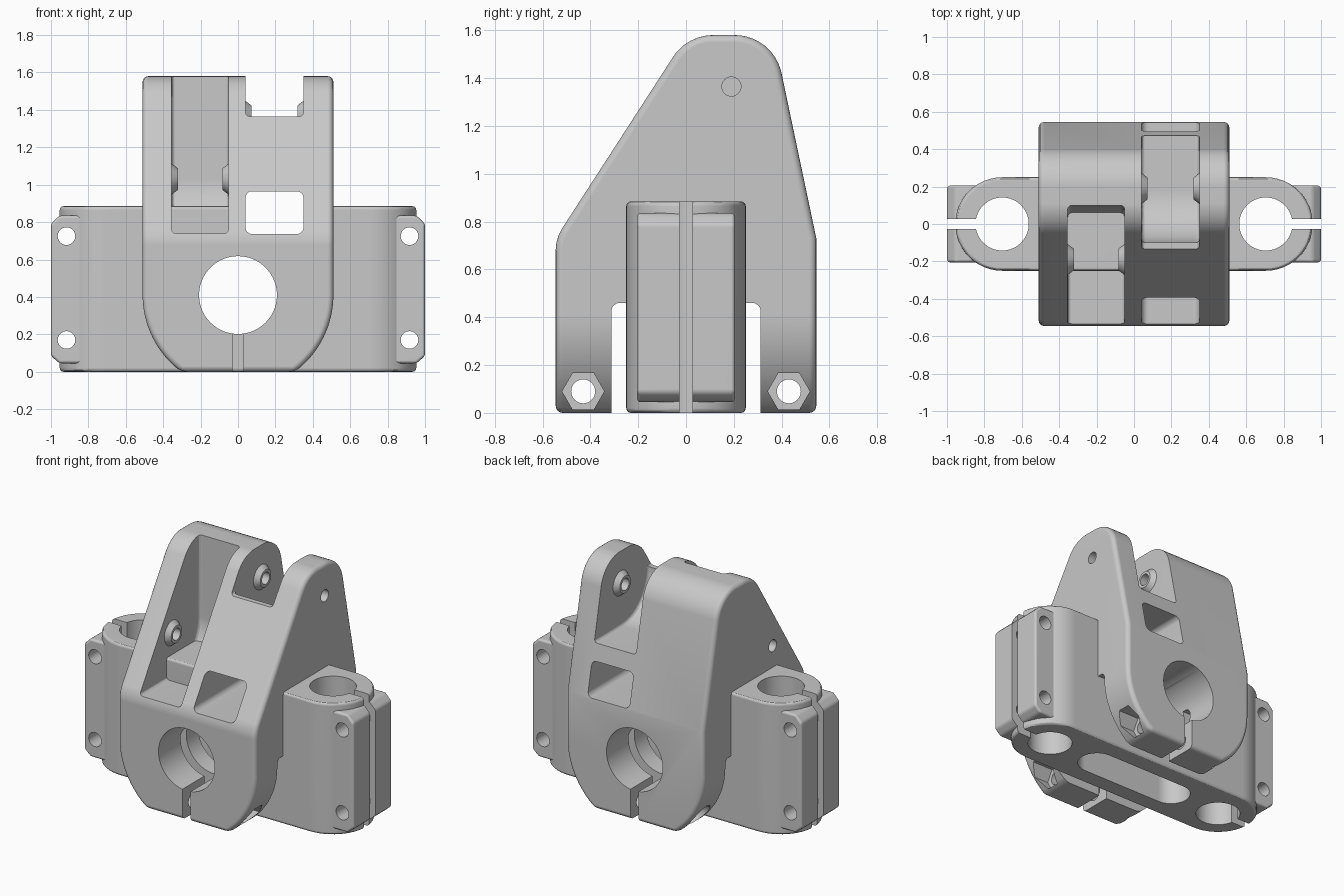
import bpy, bmesh, math
from mathutils import Vector

cube = bpy.data.objects.get("Cube")
if cube:
    bpy.data.objects.remove(cube, do_unlink=True)

grey = bpy.data.materials.new("plain_grey")
grey.use_nodes = True
GREY = (0.58, 0.58, 0.58, 1)
grey.diffuse_color = GREY
for node in grey.node_tree.nodes:
    if node.type == 'BSDF_PRINCIPLED':
        node.inputs["Base Color"].default_value = GREY
        node.inputs["Roughness"].default_value = 0.6


def arc(cx, cy, r, n=64, start=0.0, sweep=2 * math.pi):
    """Points on an arc; a full circle leaves out the repeated end point."""
    full = sweep >= 2 * math.pi - 1e-6
    return [(cx + r * math.cos(start + sweep * i / n), cy + r * math.sin(start + sweep * i / n))
            for i in range(n if full else n + 1)]


def rounded(corners, n=12):
    """Polygon from (u, v, radius) corners."""
    out = []
    for i, (u, v, r) in enumerate(corners):
        p = Vector((u, v))
        if r == 0:
            out.append((u, v))
            continue
        d1 = (Vector(corners[i - 1][:2]) - p).normalized()
        d2 = (Vector(corners[(i + 1) % len(corners)][:2]) - p).normalized()
        half = d1.angle(d2) / 2
        c = p + (d1 + d2).normalized() * (r / math.sin(half))
        a = p + d1 * (r / math.tan(half)) - c
        b = p + d2 * (r / math.tan(half)) - c
        for k in range(n + 1):
            out.append(tuple(c + a.lerp(b, k / n).normalized() * r))
    return out


def rect(u0, u1, v0, v1, r=0.0):
    return rounded([(u0, v0, r), (u1, v0, r), (u1, v1, r), (u0, v1, r)], 6)


def stadium(half, r):
    q = math.pi / 2
    return arc(half, 0, r, 24, -q, math.pi) + arc(-half, 0, r, 24, q, math.pi)


def apply(ob, kind, **settings):
    bpy.context.view_layer.objects.active = ob
    mod = ob.modifiers.new(kind.lower(), kind)
    for key, value in settings.items():
        setattr(mod, key, value)
    try:
        bpy.ops.object.modifier_apply(modifier=mod.name)
    except RuntimeError:
        ob.modifiers.clear()


def soften(ob, width, segments=4):
    apply(ob, 'BEVEL', width=width, segments=segments, limit_method='ANGLE',
          angle_limit=math.radians(32), use_clamp_overlap=True)
    return ob


def prism(name, profile, axis, lo, hi, end_profile=None):
    """Solid from a profile swept along x (y, z), y (x, z) or z (x, y)."""
    place = {'x': lambda u, v, t: (t, u, v),
             'y': lambda u, v, t: (u, t, v),
             'z': lambda u, v, t: (u, v, t)}[axis]
    bm = bmesh.new()
    a = [bm.verts.new(place(u, v, lo)) for u, v in profile]
    b = [bm.verts.new(place(u, v, hi)) for u, v in end_profile or profile]
    n = len(a)
    bm.faces.new(a)
    bm.faces.new(b[::-1])
    for i in range(n):
        j = (i + 1) % n
        bm.faces.new((a[j], a[i], b[i], b[j]))
    bmesh.ops.recalc_face_normals(bm, faces=bm.faces)
    mesh = bpy.data.meshes.new(name)
    bm.to_mesh(mesh)
    bm.free()
    mesh.materials.append(grey)
    ob = bpy.data.objects.new(name, mesh)
    bpy.context.collection.objects.link(ob)
    return ob


def combine(ob, tool, operation='DIFFERENCE'):
    """Boolean that retries with another solver if the body got lost."""
    before = ob.data.copy()
    for solver in ('EXACT', 'MANIFOLD'):
        apply(ob, 'BOOLEAN', object=tool, operation=operation, solver=solver)
        tall = max((v.co.z for v in ob.data.vertices), default=0) > 1.5
        deep = max((v.co.y for v in ob.data.vertices), default=0) > 0.5
        if tall and deep:
            break
        ob.data = before.copy()
    bpy.data.objects.remove(tool, do_unlink=True)


# Central body: side outline trimmed by a round-bottomed front outline
side = rounded([(-0.545, -0.2, 0), (-0.545, 0.73, 0.18), (0.005, 1.58, 0.2),
                (0.366, 1.58, 0.2), (0.545, 0.73, 0), (0.545, -0.2, 0)], 10)
body = prism("bracket_body", side, 'x', -0.8, 0.8)
bend = math.asin(0.41 / 0.51)
front = ([(0.51, 2), (-0.51, 2)] + arc(0, 0.41, 0.51, 16, math.pi, bend)
         + arc(0, 0.41, 0.51, 16, -bend, bend))
combine(body, prism("outline", front, 'y', -0.9, 0.9), 'INTERSECT')
soften(body, 0.03)

# Gap that separates the front and back clamp plates from the cross bar
combine(body, prism("gap", rect(-0.312, 0.312, -0.3, 0.46, 0.035), 'x', -0.9, 0.9))

# Front pocket (open to the front) and back pocket (open to the back)
front_pocket = rounded([(-0.9, 0.74, 0), (0.1, 0.74, 0.29), (0.1, 2, 0), (-0.9, 2, 0)])
combine(body, soften(prism("front_pocket", front_pocket, 'x', -0.355, -0.05), 0.022, 3))
back_pocket = rounded([(-0.1, 1.075, 0.28), (0.9, 1.075, 0), (0.9, 2, 0), (-0.1, 2, 0)])
combine(body, soften(prism("back_pocket", back_pocket, 'x', 0.04, 0.35), 0.022, 3))
front_notch = rect(-0.9, 0.1, 1.365, 2.1)
combine(body, soften(prism("front_notch", front_notch, 'x', 0.041, 0.349), 0.022, 3))

# Tapered pivot bosses on the pocket walls
for y, z, low, high in ((-0.19, 1.03, -0.355, -0.05), (0.19, 1.365, 0.04, 0.35)):
    for wall, into in ((low, 1), (high, -1)):
        wide, slim = arc(y, z, 0.092, 32), arc(y, z, 0.058, 32)
        combine(body, prism("boss", wide, 'x', wall - 0.012 * into, wall + 0.033 * into, slim), 'UNION')

# Cross bar that carries the two vertical tube clamps
combine(body, soften(prism("cross_bar", stadium(0.705, 0.25), 'z', 0, 0.885), 0.02, 3), 'UNION')

# Clamp lugs at both ends
for s in (-1, 1):
    lug = [(s * x, z) for x, z in ((0.75, 0.045), (0.955, 0.045), (1.0, 0.085),
                                   (1.0, 0.79), (0.955, 0.835), (0.75, 0.835))]
    combine(body, soften(prism("lug", lug, 'y', -0.205, 0.205), 0.015, 3), 'UNION')

# Tube bores, clamp slits and lug screw holes
for s in (-1, 1):
    combine(body, prism("tube_bore", arc(s * 0.705, 0, 0.142), 'z', -0.2, 1.0))
    slit = rect(min(s * 0.75, s * 1.2), max(s * 0.75, s * 1.2), -0.028, 0.028)
    combine(body, prism("tube_slit", slit, 'z', -0.2, 1.0))
    for z in (0.17, 0.725):
        combine(body, prism("lug_hole", arc(s * 0.917, z, 0.047, 32), 'y', -0.5, 0.5))

# Main bore, window, and the long slot under the bar
combine(body, prism("under_slot", stadium(0.31, 0.125), 'z', -0.2, 0.6))
combine(body, prism("main_bore", arc(0, 0.41, 0.208, 80), 'y', -0.9, 0.9))
combine(body, prism("window", rect(0.04, 0.35, 0.737, 0.965, 0.035), 'y', -0.9, 0.9))

# Plate slits, clamp screw holes, nut recesses and screw head recesses
for s in (-1, 1):
    near, far = sorted((s * 0.28, s * 0.9))
    combine(body, prism("plate_slit", rect(-0.03, 0.03, -0.2, 0.3), 'y', near, far))
    y, z = s * 0.43, 0.09
    combine(body, prism("screw_hole", arc(y, z, 0.05, 32), 'x', -0.8, 0.8))
    combine(body, prism("nut_recess", arc(y, z, 0.088, 6), 'x', 0.29, 0.8))
    combine(body, prism("head_recess", arc(y, z, 0.085, 32), 'x', -0.8, -0.29))

# Blind pivot pin holes
combine(body, prism("pin_hole", arc(0.19, 1.365, 0.04, 32), 'x', 0.005, 0.8))
combine(body, prism("pin_hole", arc(-0.19, 1.03, 0.04, 32), 'x', -0.8, -0.015))

# Smooth shading with crisp edges
bpy.ops.object.select_all(action='DESELECT')
body.select_set(True)
bpy.context.view_layer.objects.active = body
bpy.ops.object.shade_smooth_by_angle(angle=math.radians(30))
normals = body.modifiers.new("weighted_normals", 'WEIGHTED_NORMAL')
normals.keep_sharp = True
